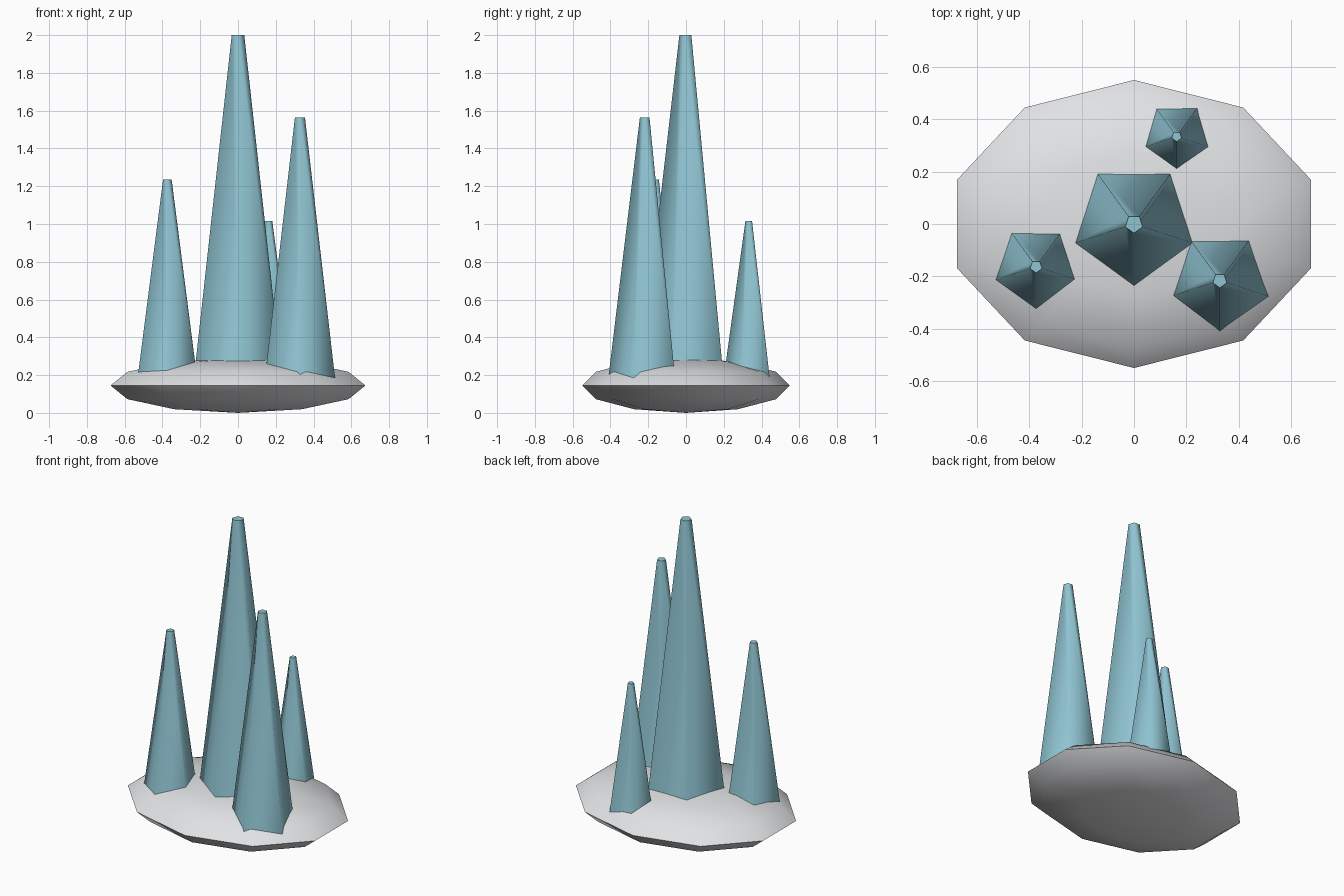
import bpy
import math

cube = bpy.data.objects.get("Cube")
if cube:
    bpy.data.objects.remove(cube, do_unlink=True)


def make_material(name, rgb):
    mat = bpy.data.materials.new(name)
    mat.use_nodes = True
    mat.diffuse_color = (*rgb, 1)
    mat.node_tree.nodes["Principled BSDF"].inputs["Base Color"].default_value = (*rgb, 1)
    return mat


def finish(name, mat):
    obj = bpy.context.object
    obj.name = name
    obj.data.materials.append(mat)
    bpy.ops.object.shade_smooth_by_angle(angle=math.radians(80))
    return obj


stone = make_material("pale grey stone", (0.75, 0.76, 0.78))
crystal = make_material("pale blue crystal", (0.28, 0.56, 0.65))

# Flattened rock base
BASE_Z = 0.145
bpy.ops.mesh.primitive_uv_sphere_add(segments=10, ring_count=6, radius=1,
                                     location=(0, 0, BASE_Z))
bpy.context.object.scale = (0.71, 0.55, BASE_Z)
bpy.ops.object.transform_apply(location=False, rotation=False, scale=True)
finish("rock_base", stone)


# Five-sided tapering spire, one edge facing the front, foot sunk in the rock
def add_spire(name, x, y, radius, top):
    bpy.ops.mesh.primitive_cone_add(vertices=5, radius1=radius, radius2=radius * 0.14,
                                    depth=top - BASE_Z,
                                    location=(x, y, (top + BASE_Z) / 2))
    obj = finish(name, crystal)
    foot = min(obj.data.vertices, key=lambda v: v.co.z + v.co.y)
    turn = -math.pi / 2 - math.atan2(foot.co.y, foot.co.x)
    obj.rotation_euler.z = turn


add_spire("centre_spire", 0, 0, 0.25, 2.0)
add_spire("front_left_spire", 0.328, -0.216, 0.2, 1.565)
add_spire("front_right_spire", -0.374, -0.163, 0.171, 1.235)
add_spire("back_spire", 0.163, 0.334, 0.14, 1.015)
